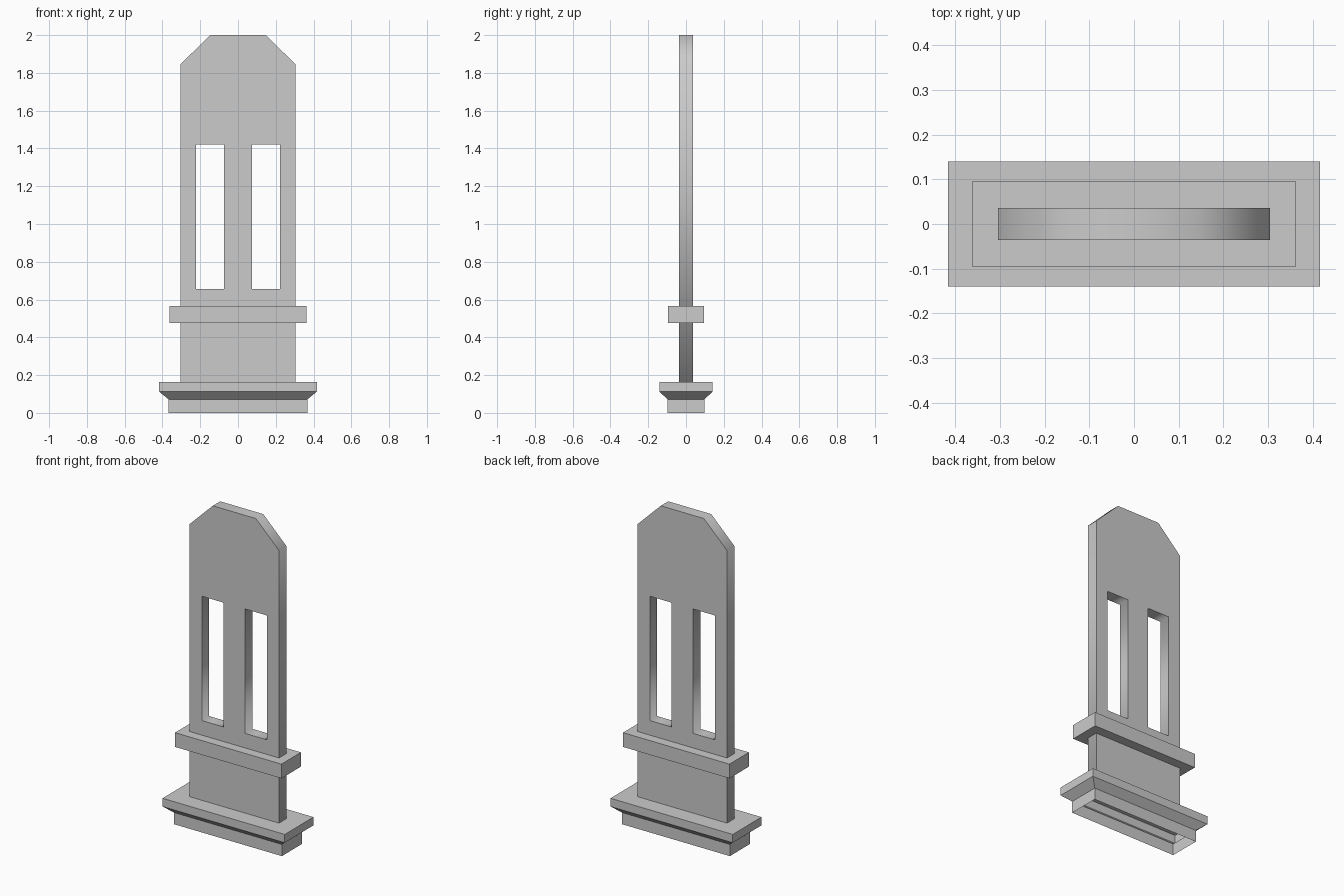
import bpy, bmesh
from math import pi

if "Cube" in bpy.data.objects:
    bpy.data.objects.remove(bpy.data.objects["Cube"])


def add_object(name, bm):
    mesh = bpy.data.meshes.new(name)
    bmesh.ops.recalc_face_normals(bm, faces=bm.faces)
    bm.to_mesh(mesh)
    bm.free()
    obj = bpy.data.objects.new(name, mesh)
    bpy.context.collection.objects.link(obj)
    return obj


def stacked_rings(name, levels, open_bottom=False):
    """Skin rectangles given as (half_x, half_y, z), bottom to top."""
    bm = bmesh.new()
    rings = [[bm.verts.new((sx * x, sy * y, z))
              for sx, sy in ((-1, -1), (1, -1), (1, 1), (-1, 1))]
             for x, y, z in levels]
    for low, high in zip(rings, rings[1:]):
        for i in range(4):
            j = (i + 1) % 4
            bm.faces.new((low[i], low[j], high[j], high[i]))
    bm.faces.new(rings[-1])
    if not open_bottom:
        bm.faces.new(rings[0][::-1])
    return add_object(name, bm)


# Base: plinth flaring out to a flange, hollow from below
stacked_rings("base", [(0.368, 0.098, 0), (0.368, 0.098, 0.072),
                       (0.417, 0.14, 0.112), (0.417, 0.14, 0.163)],
              open_bottom=True)

# Collar around the blade
stacked_rings("collar", [(0.363, 0.095, 0.477), (0.363, 0.095, 0.565)])

# Blade: clipped-corner outline with two slots, extruded along y
outline = [(-0.305, 0.163), (0.305, 0.163), (0.305, 1.845),
           (0.147, 2.0), (-0.147, 2.0), (-0.305, 1.845)]
slots = [[(a, 0.655), (b, 0.655), (b, 1.422), (a, 1.422)]
         for a, b in ((-0.222, -0.073), (0.073, 0.222))]
curve = bpy.data.curves.new("blade", "CURVE")
curve.dimensions = "2D"
curve.fill_mode = "BOTH"
curve.extrude = 0.036
for loop in [outline] + slots:
    spline = curve.splines.new("POLY")
    spline.points.add(len(loop) - 1)
    for point, (x, z) in zip(spline.points, loop):
        point.co = (x, z, 0, 1)
    spline.use_cyclic_u = True
blade = bpy.data.objects.new("blade", curve)
blade.rotation_euler.x = pi / 2
bpy.context.collection.objects.link(blade)
